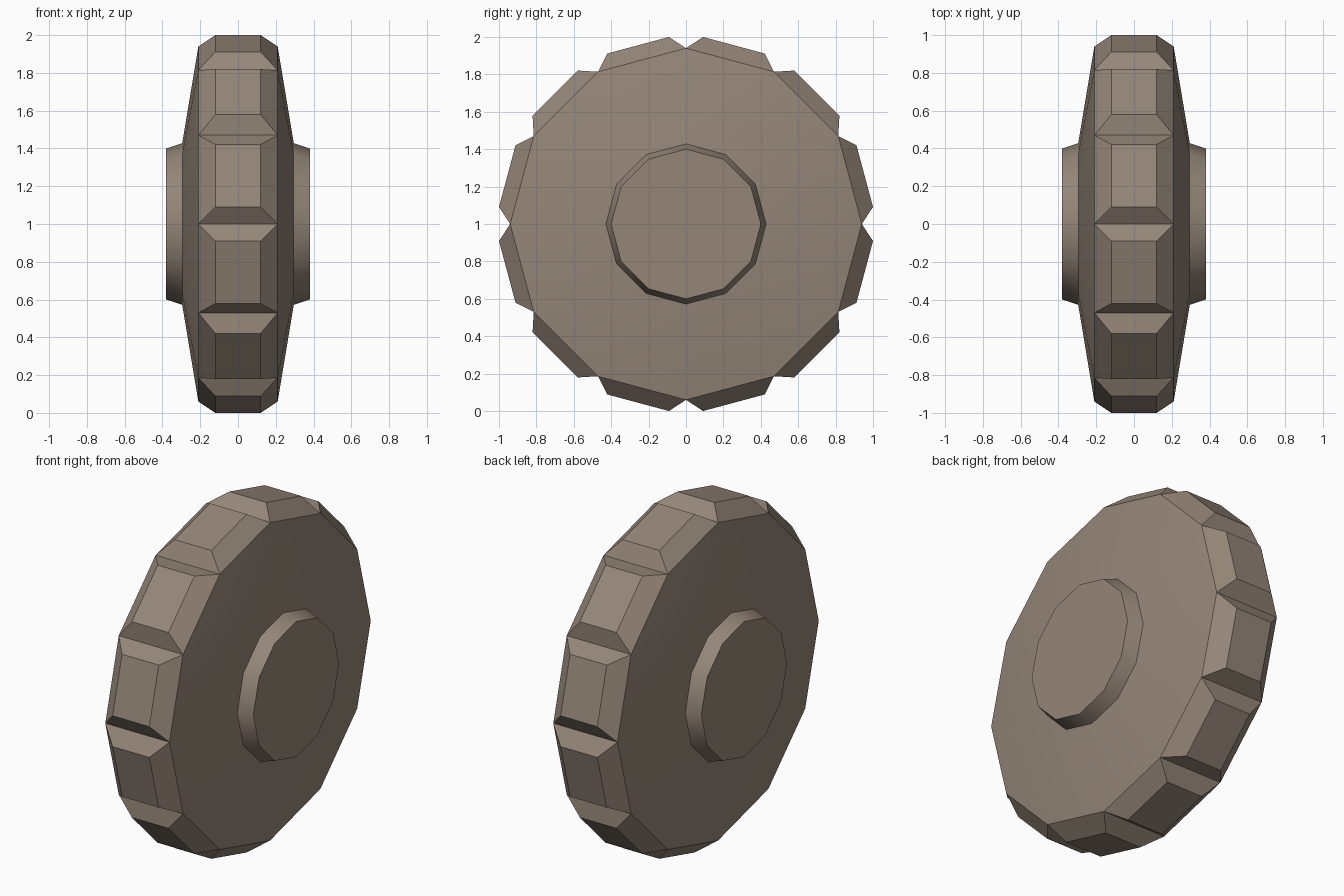
import bpy, bmesh, math
from mathutils import Vector

if "Cube" in bpy.data.objects:
    bpy.data.objects.remove(bpy.data.objects["Cube"])

N = 12          # sides of the wheel
CZ = 1.0        # axle height

rubber = bpy.data.materials.new("warm grey brown")
rubber.diffuse_color = (0.30, 0.24, 0.19, 1)
rubber.use_nodes = True
rubber.node_tree.nodes["Principled BSDF"].inputs["Base Color"].default_value = rubber.diffuse_color


def point(x, r, a):
    """Point at axle position x, radius r and angle a from straight up."""
    return Vector((x, r * math.sin(a), CZ + r * math.cos(a)))


def lathe(bm, profile):
    """Loft 12-sided rings along the axle; profile holds (x, radius)."""
    rings = [[bm.verts.new(point(x, r, math.tau * i / N)) for i in range(N)]
             for x, r in profile]
    for a, b in zip(rings, rings[1:]):
        for i in range(N):
            j = (i + 1) % N
            bm.faces.new((a[i], a[j], b[j], b[i]))
    return rings


def finish(bm, name):
    bmesh.ops.recalc_face_normals(bm, faces=bm.faces[:])
    mesh = bpy.data.meshes.new(name)
    bm.to_mesh(mesh)
    bm.free()
    mesh.materials.append(rubber)
    obj = bpy.data.objects.new(name, mesh)
    bpy.context.collection.objects.link(obj)
    bpy.ops.object.select_all(action='DESELECT')
    obj.select_set(True)
    bpy.context.view_layer.objects.active = obj
    bpy.ops.object.shade_smooth_by_angle(angle=math.radians(35))
    return obj


# Wheel: two shallow cone walls joined by a ring of bevelled tread blocks
bm = bmesh.new()
left_inner, left = lathe(bm, [(-0.295, 0.43), (-0.21, 0.94)])
right, right_inner = lathe(bm, [(0.21, 0.94), (0.295, 0.43)])
bm.faces.new(left_inner)
bm.faces.new(right_inner)
for i in range(N):
    j = (i + 1) % N
    base = [left[i], left[j], right[j], right[i]]
    a0, a1 = (math.radians(30 * i + d) for d in (5.2, 24.8))
    top = [bm.verts.new(point(x, 1.004, a))
           for x, a in ((-0.12, a0), (-0.12, a1), (0.12, a1), (0.12, a0))]
    bm.faces.new(top)
    for k in range(4):
        m = (k + 1) % 4
        bm.faces.new((base[k], base[m], top[m], top[k]))
finish(bm, "wheel_with_tread")

# Hub caps: a short tapered disc on each side
for side, name in ((-1, "left_hub"), (1, "right_hub")):
    bm = bmesh.new()
    base, cap = lathe(bm, [(side * 0.29, 0.43), (side * 0.38, 0.40)])
    bm.faces.new(base)
    bm.faces.new(cap)
    finish(bm, name)
